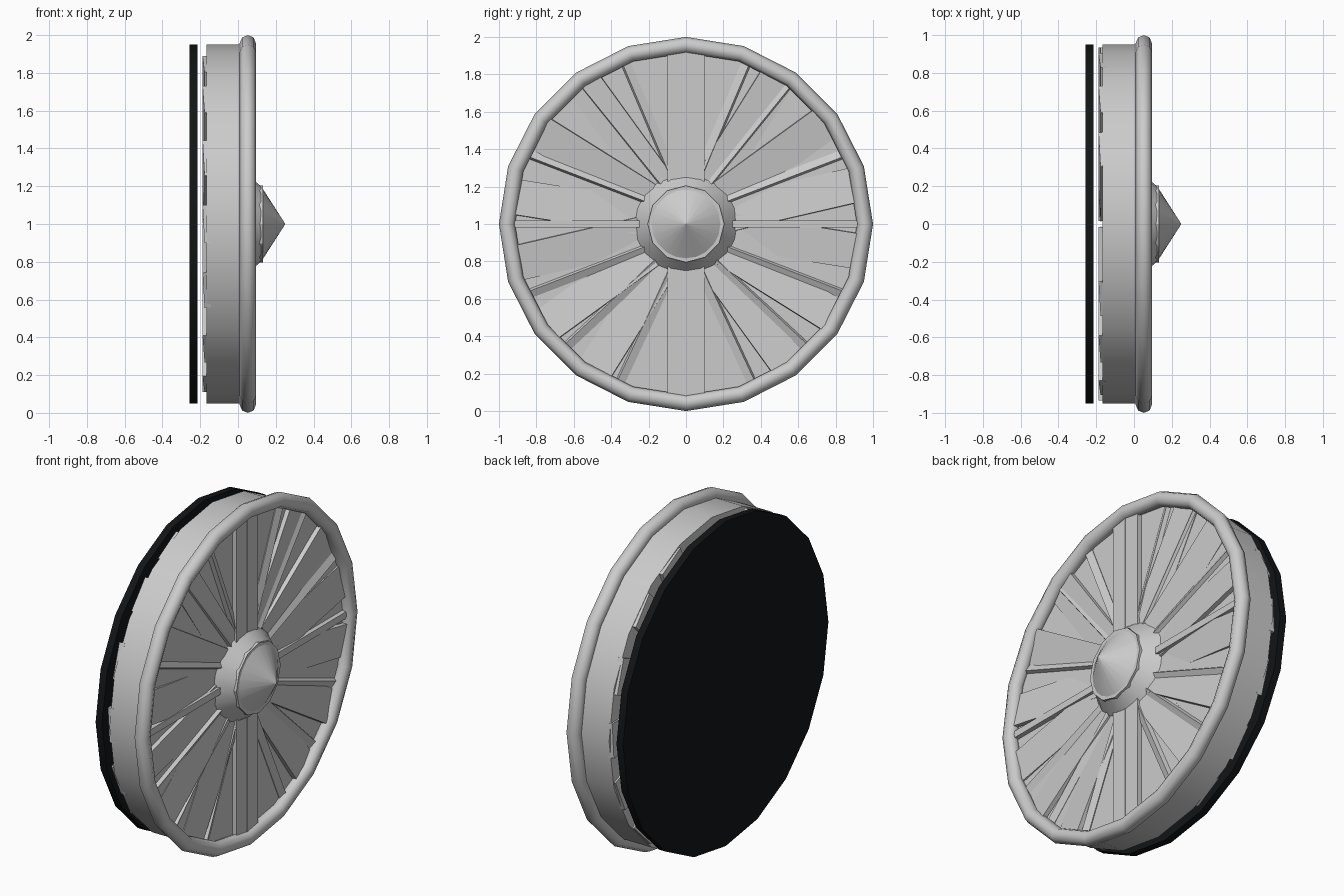
import bpy, math
from mathutils import Matrix, Vector

if "Cube" in bpy.data.objects:
    bpy.data.objects.remove(bpy.data.objects["Cube"])

SIDES = 20
CENTRE = Vector((0, 0, 1))


def mesh_object(name, verts, faces, smooth=None):
    mesh = bpy.data.meshes.new(name)
    mesh.from_pydata(verts, [], faces)
    mesh.update()
    ob = bpy.data.objects.new(name, mesh)
    bpy.context.collection.objects.link(ob)
    if smooth:
        bpy.ops.object.select_all(action='DESELECT')
        ob.select_set(True)
        bpy.context.view_layer.objects.active = ob
        bpy.ops.object.shade_smooth_by_angle(angle=math.radians(smooth))
    return ob


def lathe(name, profile, n=SIDES, closed=False, smooth=30):
    """Spin (x, radius) points around the x axis through the wheel centre."""
    verts, faces = [], []
    for x, r in profile:
        for i in range(n):
            a = 2 * math.pi * i / n
            verts.append(CENTRE + Vector((x, r * math.cos(a), r * math.sin(a))))
    m = len(profile)
    for k in range(m if closed else m - 1):
        for i in range(n):
            j, l = (i + 1) % n, (k + 1) % m
            faces.append((k * n + i, k * n + j, l * n + j, l * n + i))
    if not closed:
        faces.append(tuple(reversed(range(n))))
        faces.append(tuple((m - 1) * n + i for i in range(n)))
    return mesh_object(name, verts, faces, smooth)


def blade(name, angle, width, thick, twist=0, lean=0, x=-0.065, r0=0.2, r1=0.925):
    """Radial box; angle 0 points to +y, twist turns it on its length, lean tips it forward."""
    size = (thick / 2, (r1 - r0) / 2, width / 2)
    mid = (r0 + r1) / 2
    m = (Matrix.Translation(CENTRE) @ Matrix.Rotation(math.radians(angle), 4, 'X')
         @ Matrix.Translation((x, mid, 0)) @ Matrix.Rotation(math.radians(-lean), 4, 'Z')
         @ Matrix.Rotation(math.radians(twist), 4, 'Y'))
    verts = [m @ Vector((sx * size[0], sy * size[1], sz * size[2]))
             for sx in (-1, 1) for sy in (-1, 1) for sz in (-1, 1)]
    faces = [(0, 1, 3, 2), (4, 6, 7, 5), (0, 4, 5, 1), (2, 3, 7, 6), (0, 2, 6, 4), (1, 5, 7, 3)]
    return mesh_object(name, verts, faces)


# Black back plate
black = bpy.data.materials.new("black")
black.diffuse_color = (0.006, 0.007, 0.008, 1)
black.use_nodes = True
black.node_tree.nodes["Principled BSDF"].inputs["Base Color"].default_value = black.diffuse_color
plate = lathe("back_plate", [(-0.257, 0.95), (-0.215, 0.95)])
plate.data.materials.append(black)

# Drum casing
lathe("casing", [(-0.167, 0.95), (0.033, 0.95)])

# Rounded front lip, eight-sided in section
lip = [(0.052 + 0.043 * math.cos(t * math.pi / 4), 0.957 + 0.043 * math.sin(t * math.pi / 4))
       for t in range(8)]
lathe("front_lip", lip[::-1], closed=True, smooth=60)

# Flared hub, rim band and pointed spinner
lathe("hub", [(0.03, 0.275), (0.122, 0.2)], smooth=30)
lathe("spinner_band", [(0.10, 0.205), (0.133, 0.205)], n=12)
lathe("spinner", [(0.125, 0.196), (0.25, 0.001)])

# Flat blades at the top and bottom, each with a fine seam
for a in (90, 270):
    blade("flat_blade", a, 0.2, 0.03, x=0.046)
    blade("blade_seam", a, 0.004, 0.004, x=0.061)

# Deep edge-on blades, mirrored left and right
for a, tw in ((67, 22), (51, 25), (21, 28), (-21, -28), (-43, -25), (-65, -22)):
    blade("edge_blade", a, 0.232, 0.045, twist=90 - tw, x=-0.06, r0=0.22)
    blade("edge_blade", 180 - a, 0.232, 0.045, twist=90 + tw, x=-0.06, r0=0.22)
for a in (0, 180):
    blade("edge_blade", a, 0.24, 0.04, twist=90, x=-0.06)

# Broad tilted blades that just break through the drum face
for a, tw, ln in ((58, 6, 0.6), (36, 8, 1.0), (13, -6, 1.6), (-9, 5, 2.6),
                  (-32, -8, 1.2), (-54, -6, 0.8)):
    for ang in (a, 180 + a):
        blade("tilted_blade", ang, 0.19, 0.025, twist=tw, lean=ln, x=0.032, r0=0.25)

# Blade backs standing slightly proud of the drum's rear face
for a in (0, 22, 45, 65, -22, -45, -65):
    for ang in (a, 180 + a):
        blade("blade_back", ang, 0.2, 0.035, twist=3, x=-0.165, r0=0.25, r1=0.935)
